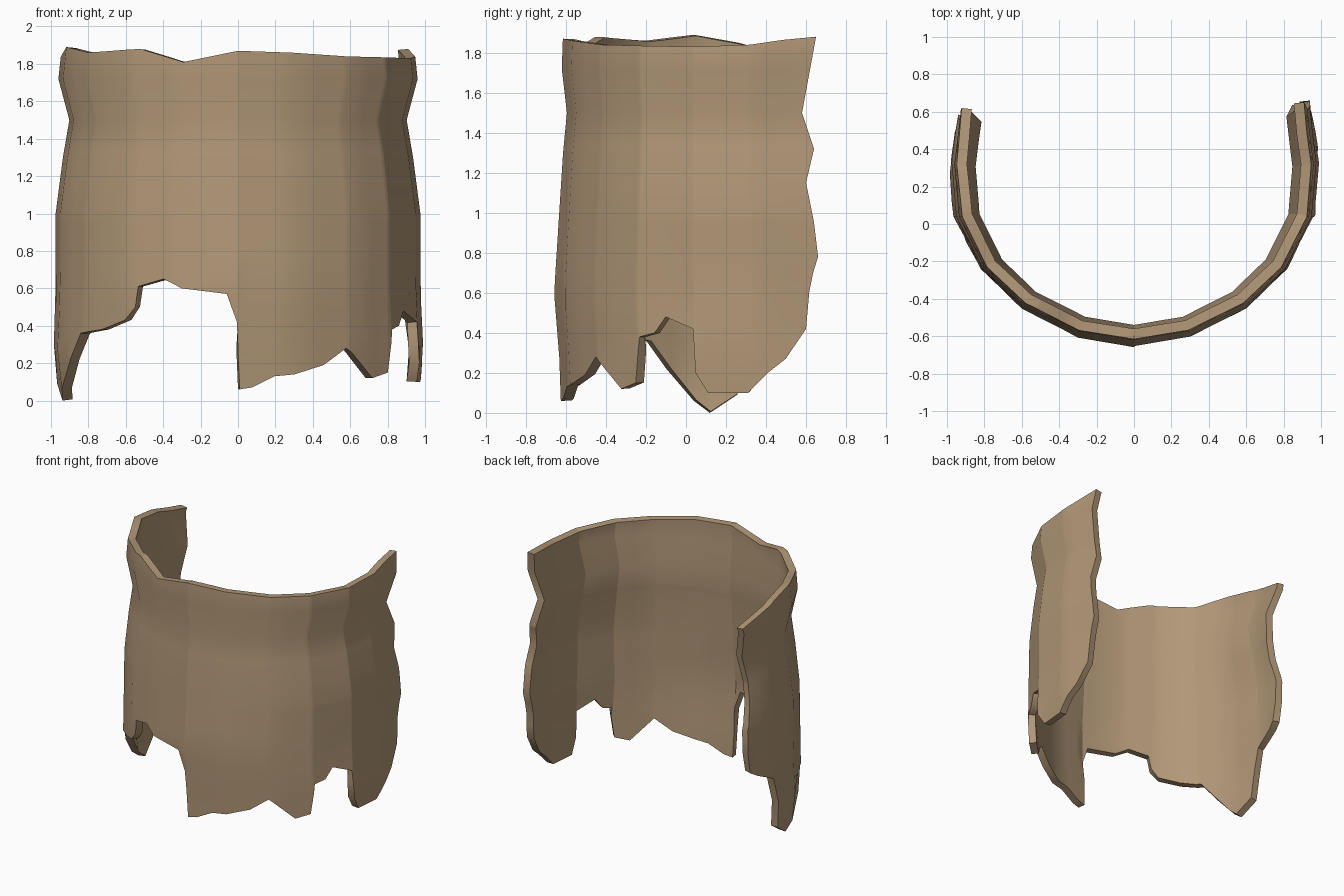
import bpy
import bmesh

cube = bpy.data.objects.get("Cube")
if cube:
    bpy.data.objects.remove(cube, do_unlink=True)


def lerp_table(table, t):
    """Piecewise linear lookup; rows are (key, value, ...)."""
    if t <= table[0][0]:
        return table[0][1:]
    for a, b in zip(table, table[1:]):
        if t <= b[0]:
            f = (t - a[0]) / (b[0] - a[0])
            return tuple(p + (q - p) * f for p, q in zip(a[1:], b[1:]))
    return table[-1][1:]


# Plan curve: half of the horseshoe, mirrored to the other side
half = [(-.94, .62), (-.975, .33), (-.95, .04), (-.81, -.24), (-.60, -.44), (-.30, -.59)]
plan = half + [(0, -.64)] + [(-x, y) for x, y in reversed(half)]
path = [(i, x, y) for i, (x, y) in enumerate(plan)]

# Waisted profile: height, width factor, depth factor
profile = [(0, .98, .98), (.2, 1.02, .98), (.6, 1, 1.03), (1, 1, .99), (1.3, .96, .96),
           (1.5, .925, .93), (1.72, .985, .97), (1.9, .965, .96)]

# Wavy rim and torn hem, as heights along the plan curve
rim = [(0, 1.76), (1.2, 1.85), (2, 1.89), (2.9, 1.86), (4.2, 1.88), (5, 1.81),
       (6, 1.87), (7, 1.86), (8, 1.84), (10, 1.83), (11, 1.84), (12, 1.88)]
hem = [(0, .62), (.5, .58), (1.05, .5), (1.2, .3), (1.24, .09), (1.72, 0), (2, .06),
       (2.5, .22), (2.85, .36), (3.43, .38), (4, .43), (4.18, .5), (4.22, .61),
       (4.67, .65), (5, .6), (5.8, .57), (5.98, .42), (6.03, .06), (6.25, .07),
       (6.65, .13), (7, .14), (7.5, .19), (7.9, .28), (8.55, .12), (8.92, .15),
       (9.03, .38), (9.3, .4), (9.5, .48), (9.98, .42), (10.03, .2), (10.25, .1),
       (10.95, .1), (11.3, .2), (11.6, .27), (12, .42)]

# Ragged rear edges: height, depth
right_edge = [(.6, .55), (.89, .6), (1.2, .52), (1.4, .53), (1.8, .63)]
left_edge = [(.42, .6), (.65, .62), (.78, .66), (.95, .64), (1.15, .6), (1.32, .64),
             (1.5, .58), (1.88, .65)]

stations = sorted({u for u, _ in hem} | set(range(13)))
levels = sorted({.7, 1, 1.3, 1.5, 1.72} | {z for z, _ in left_edge if .7 < z < 1.7})

# Torn curved wall, built as a grid of columns
bm = bmesh.new()
columns = []
for u in stations:
    low = lerp_table(hem, u)[0]
    top = lerp_table(rim, u)[0]
    heights = [low + (.7 - low) * k / 3 for k in range(3)] + levels + [top]
    column = []
    for z in heights:
        x, y = lerp_table(path, u)
        sx, sy = lerp_table(profile, z)
        x, y = x * sx, y * sy
        if u == 0:
            y = lerp_table(right_edge, z)[0]
        elif u == 12:
            y = lerp_table(left_edge, z)[0]
        column.append(bm.verts.new((x, y, z)))
    columns.append(column)
for a, b in zip(columns, columns[1:]):
    for i in range(len(a) - 1):
        bm.faces.new((a[i], b[i], b[i + 1], a[i + 1]))

mesh = bpy.data.meshes.new("torn_wall")
bm.to_mesh(mesh)
bm.free()
wall = bpy.data.objects.new("torn_wall", mesh)
bpy.context.collection.objects.link(wall)

# Wall thickness, grown inward
solid = wall.modifiers.new("thickness", "SOLIDIFY")
solid.thickness = .055
solid.offset = -1

# Tan material
tan = bpy.data.materials.new("tan")
tan.use_nodes = True
color = (.44, .31, .185, 1)
tan.diffuse_color = color
tan.node_tree.nodes["Principled BSDF"].inputs["Base Color"].default_value = color
mesh.materials.append(tan)

bpy.ops.object.select_all(action="DESELECT")
wall.select_set(True)
bpy.context.view_layer.objects.active = wall
bpy.ops.object.modifier_apply(modifier=solid.name)
bpy.ops.object.shade_smooth_by_angle(angle=.7)
